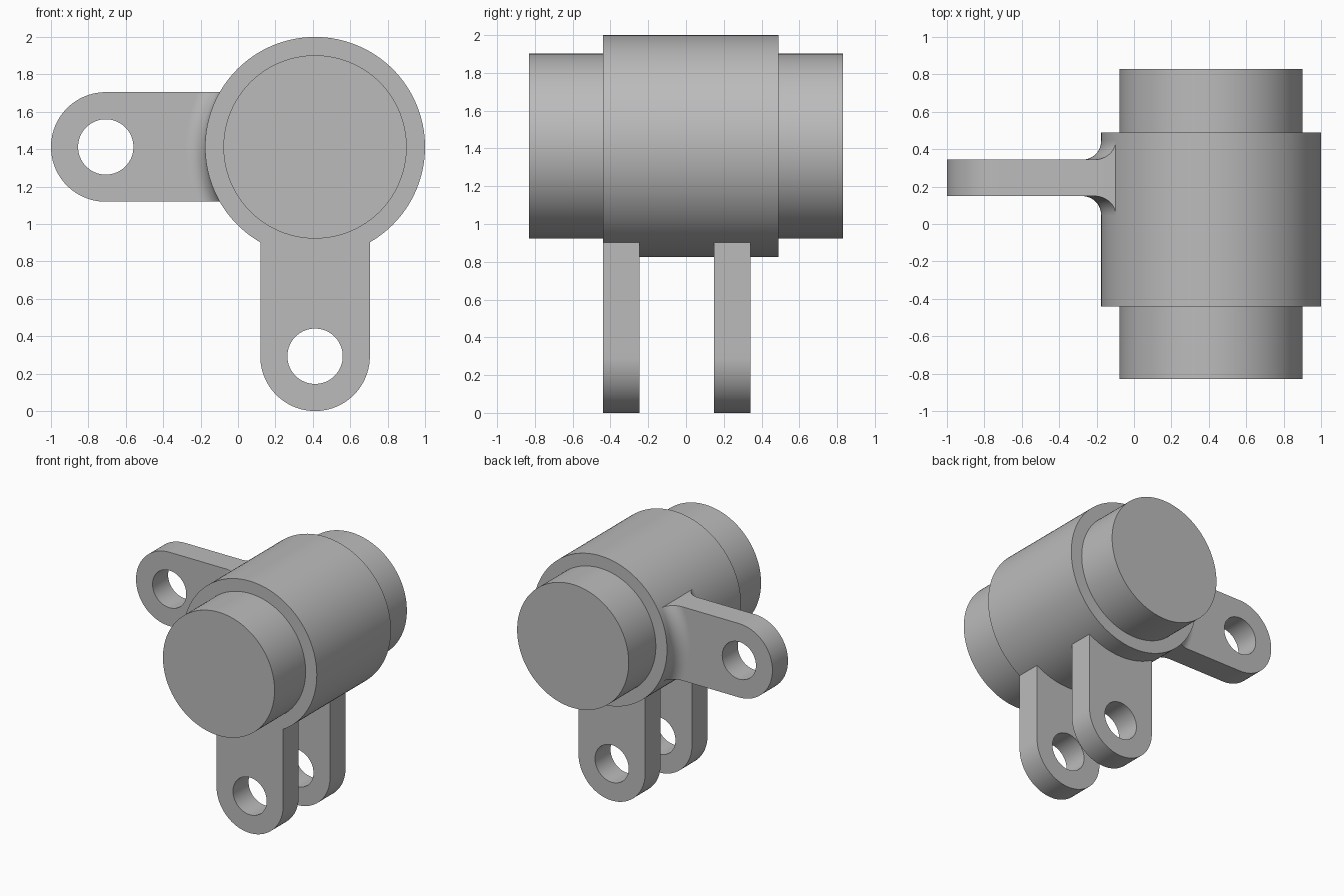
import bpy, bmesh
from math import sin, cos, asin, pi, sqrt, radians
from mathutils import Matrix, Vector

if "Cube" in bpy.data.objects:
    bpy.data.objects.remove(bpy.data.objects["Cube"])

AXIS_X, AXIS_Z = 0.412, 1.412      # barrel axis runs along y
SLEEVE_R, CORE_R = 0.588, 0.49
LUG_W, LUG_L, HOLE_R = 0.293, 1.119, 0.148
FILLET_R = 0.1

steel = bpy.data.materials.new("plain grey")
steel.use_nodes = True
GREY = (0.5, 0.5, 0.5, 1)
steel.diffuse_color = GREY
steel.node_tree.nodes["Principled BSDF"].inputs["Base Color"].default_value = GREY


def finish(bm, name):
    bmesh.ops.recalc_face_normals(bm, faces=bm.faces)
    mesh = bpy.data.meshes.new(name)
    bm.to_mesh(mesh)
    bm.free()
    mesh.materials.append(steel)
    obj = bpy.data.objects.new(name, mesh)
    bpy.context.collection.objects.link(obj)
    bpy.ops.object.select_all(action='DESELECT')
    obj.select_set(True)
    bpy.context.view_layer.objects.active = obj
    bpy.ops.object.shade_smooth_by_angle(angle=radians(30))


def barrel(name, radius, y0, y1):
    bm = bmesh.new()
    place = Matrix.Translation((AXIS_X, (y0 + y1) / 2, AXIS_Z)) @ Matrix.Rotation(pi / 2, 4, 'X')
    bmesh.ops.create_cone(bm, cap_ends=True, segments=128, radius1=radius,
                          radius2=radius, depth=y1 - y0, matrix=place)
    finish(bm, name)


def arc(cx, radius, a0, a1, n):
    return [(cx + radius * cos(a0 + (a1 - a0) * i / n),
             radius * sin(a0 + (a1 - a0) * i / n)) for i in range(n + 1)]


def lug(name, direction, y0, y1):
    """Round-ended plate with a pin hole, reaching from the sleeve along direction."""
    bm = bmesh.new()
    root_r = SLEEVE_R - 0.003
    spread = asin(LUG_W / root_r)
    outline = arc(LUG_L, LUG_W, -pi / 2, pi / 2, 48) + arc(0, root_r, spread, -spread, 24)
    hole = arc(LUG_L, HOLE_R, 0, 2 * pi, 64)[:-1]
    along, across = Vector(direction), Vector((-direction[2], 0, direction[0]))
    base = Vector((AXIS_X, y0, AXIS_Z))
    for loop in (outline, hole):
        verts = [bm.verts.new(base + along * u + across * v) for u, v in loop]
        for a, b in zip(verts, verts[1:] + verts[:1]):
            bm.edges.new((a, b))
    bmesh.ops.triangle_fill(bm, use_beauty=True, edges=bm.edges[:], normal=(0, -1, 0))
    ext = bmesh.ops.extrude_face_region(bm, geom=bm.faces[:], use_keep_orig=True)
    moved = [g for g in ext["geom"] if isinstance(g, bmesh.types.BMVert)]
    bmesh.ops.translate(bm, verts=moved, vec=(0, y1 - y0, 0))
    finish(bm, name)


def fillet(name, y, side):
    """Concave blend between the side lug and the sleeve, curving round the barrel."""
    bm = bmesh.new()
    section = [(SLEEVE_R - 0.003, y)]
    for i in range(17):
        a = pi / 2 * i / 16
        section.append((SLEEVE_R + FILLET_R * (1 - sin(a)),
                        y + side * FILLET_R * (1 - cos(a))))
    rows = []
    for j in range(25):
        dz = LUG_W * (j / 12 - 1)
        rows.append([bm.verts.new((AXIS_X - sqrt(rho * rho - dz * dz), yy, AXIS_Z + dz))
                     for rho, yy in section])
    for low, high in zip(rows, rows[1:]):
        for i in range(len(low)):
            k = (i + 1) % len(low)
            bm.faces.new((low[i], low[k], high[k], high[i]))
    bm.faces.new(rows[0])
    bm.faces.new(rows[-1])
    finish(bm, name)


# Barrel
barrel("core_cylinder", CORE_R, -0.83, 0.83)
barrel("outer_sleeve", SLEEVE_R, -0.44, 0.49)

# Fork of two hanging lugs
lug("front_lower_lug", (0, 0, -1), -0.44, -0.245)
lug("rear_lower_lug", (0, 0, -1), 0.147, 0.342)

# Single side lug with blended root
lug("side_lug", (-1, 0, 0), 0.149, 0.344)
fillet("side_lug_rear_fillet", 0.344, 1)
fillet("side_lug_front_fillet", 0.149, -1)
